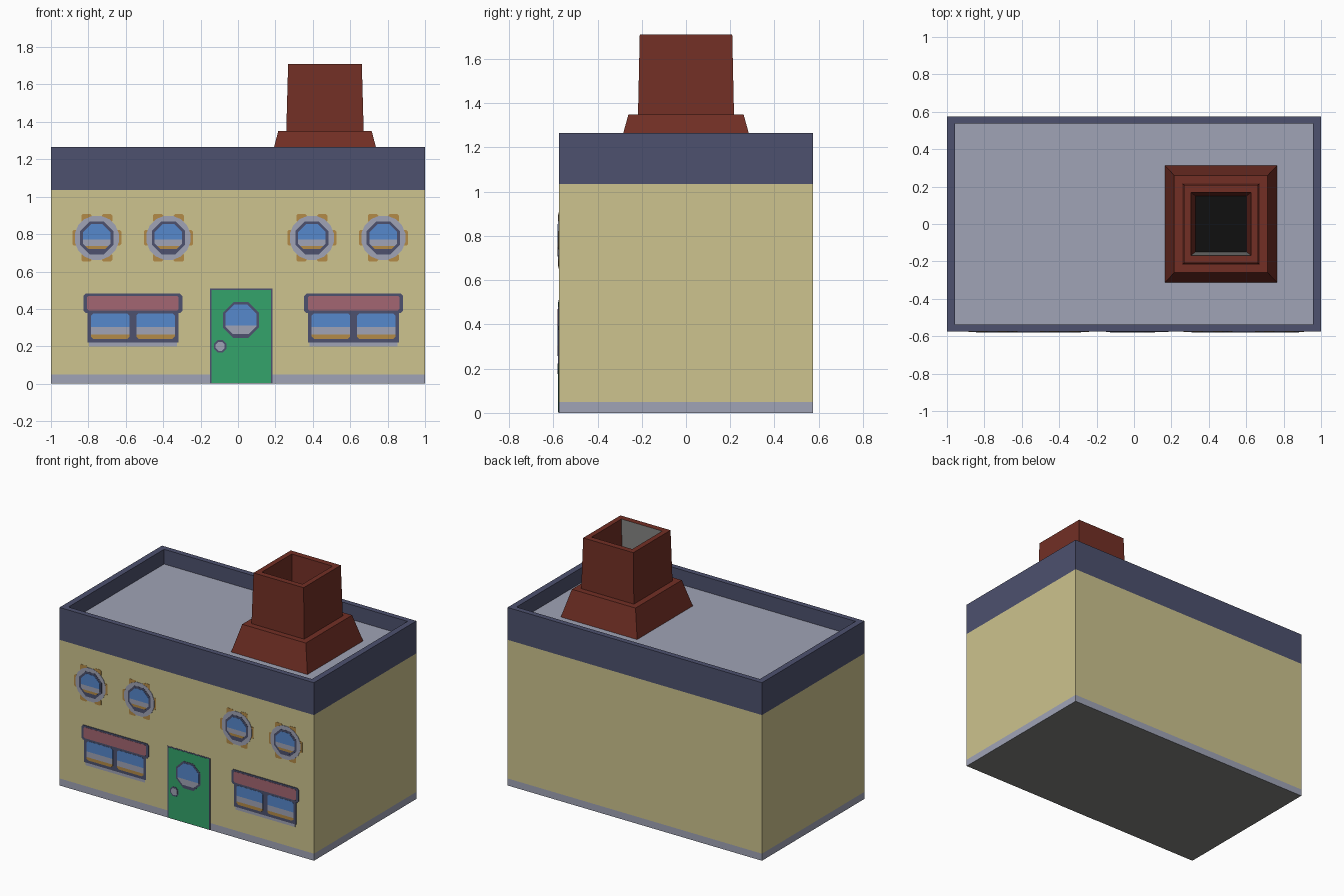
import bpy, bmesh, math
from mathutils import Vector

if "Cube" in bpy.data.objects:
    bpy.data.objects.remove(bpy.data.objects["Cube"], do_unlink=True)


def lin(c):
    c /= 255
    return c / 12.92 if c <= 0.04045 else ((c + 0.055) / 1.055) ** 2.4


def material(name, r, g, b):
    m = bpy.data.materials.new(name)
    m.use_nodes = True
    col = (lin(r), lin(g), lin(b), 1)
    m.diffuse_color = col
    m.node_tree.nodes["Principled BSDF"].inputs["Base Color"].default_value = col
    return m


CREAM = material("cream wall", 205, 195, 142)
NAVY = material("navy trim", 77, 81, 110)
PALE = material("pale grey", 160, 164, 182)
BRICK = material("brick red", 114, 47, 37)
GREEN = material("door green", 52, 164, 107)
BLUE = material("glass blue", 86, 136, 204)
PINK = material("awning pink", 164, 102, 114)
GOLD = material("ochre", 180, 139, 71)
GREY = material("mid grey", 130, 130, 128)
BLACK = material("soot black", 16, 16, 16)

WALL = -0.575


def finish(bm, name, mats):
    bmesh.ops.recalc_face_normals(bm, faces=bm.faces[:])
    me = bpy.data.meshes.new(name)
    bm.to_mesh(me)
    bm.free()
    for m in mats:
        me.materials.append(m)
    ob = bpy.data.objects.new(name, me)
    bpy.context.collection.objects.link(ob)
    return ob


def loft(name, cx, rings, mats, bottom, top):
    """Stack rectangles (half width, half depth, height); mats colours each band."""
    used = list(dict.fromkeys(mats + [bottom, top]))
    bm = bmesh.new()
    corners = [(-1, -1), (1, -1), (1, 1), (-1, 1)]
    loops = [[bm.verts.new((cx + sx * w, sy * d, z)) for sx, sy in corners]
             for w, d, z in rings]
    for a, b, m in zip(loops, loops[1:], mats):
        for i in range(4):
            j = (i + 1) % 4
            bm.faces.new((a[i], a[j], b[j], b[i])).material_index = used.index(m)
    bm.faces.new(loops[0][::-1]).material_index = used.index(bottom)
    bm.faces.new(loops[-1]).material_index = used.index(top)
    return finish(bm, name, used)


def plate(name, points, layer, bands):
    """Thin plate on the front wall; bands = [(lower height, colour)] from the top down."""
    bm = bmesh.new()
    y = WALL - 0.0015 * layer
    bm.faces.new([bm.verts.new((x, y, z)) for x, z in points])
    for z, _ in bands[:-1]:
        bmesh.ops.bisect_plane(bm, geom=bm.verts[:] + bm.edges[:] + bm.faces[:],
                               plane_co=(0, 0, z), plane_no=(0, 0, 1))
    mats = [m for _, m in bands]
    for f in bm.faces:
        h = f.calc_center_median().z
        f.material_index = next((i for i, (z, _) in enumerate(bands) if h > z), len(bands) - 1)
    ext = bmesh.ops.extrude_face_region(bm, geom=bm.faces[:], use_keep_orig=True)
    for v in ext["geom"]:
        if isinstance(v, bmesh.types.BMVert):
            v.co.y = WALL + 0.001
    return finish(bm, name, mats)


def box(x0, x1, z0, z1, c=0.0):
    """Rectangle outline with cut corners."""
    if not c:
        return [(x0, z0), (x1, z0), (x1, z1), (x0, z1)]
    return [(x0 + c, z0), (x1 - c, z0), (x1, z0 + c), (x1, z1 - c),
            (x1 - c, z1), (x0 + c, z1), (x0, z1 - c), (x0, z0 + c)]


def disc(cx, cz, r, n=8):
    return [(cx + r * math.cos((i + 0.5) * math.tau / n),
             cz + r * math.sin((i + 0.5) * math.tau / n)) for i in range(n)]


# Building shell: plinth, walls, parapet and sunken roof
loft("building", 0,
     [(1, 0.575, 0), (1, 0.575, 0.05), (1, 0.575, 1.035), (1, 0.575, 1.265),
      (0.957, 0.537, 1.265), (0.957, 0.537, 1.16)],
     [PALE, CREAM, NAVY, NAVY, NAVY], GREY, PALE)

# Hollow tapered chimney with flared foot
chimney = loft("chimney", 0.465,
               [(0.30, 0.313, 1.16), (0.25, 0.26, 1.35), (0.207, 0.217, 1.35),
                (0.197, 0.209, 1.71), (0.16, 0.168, 1.71), (0.137, 0.15, 1.2)],
               [BRICK] * 5, BRICK, BLACK)
# Bare inner face at the front of the flue
chimney.data.materials.append(GREY)
for f in chimney.data.polygons:
    if f.normal.y > 0.9 and f.center.y < 0:
        f.material_index = len(chimney.data.materials) - 1

# Door with porthole and knob
plate("door_frame", box(-0.15, 0.185, 0, 0.51), 1, [(0, NAVY)])
plate("door", box(-0.142, 0.177, 0.004, 0.502), 2, [(0, GREEN)])
plate("door_window_frame", disc(0.015, 0.34, 0.104), 3, [(0, NAVY)])
plate("door_window", disc(0.015, 0.34, 0.09), 4, [(0.31, BLUE), (0.267, PALE), (0, NAVY)])
plate("door_knob_rim", disc(-0.095, 0.2, 0.036), 3, [(0, NAVY)])
plate("door_knob", disc(-0.095, 0.2, 0.026), 4, [(0, PALE)])

# Shop windows with awnings
for side, cx in (("right", -0.562), ("left", 0.618)):
    plate(side + "_sill", box(cx - 0.235, cx + 0.235, 0.2, 0.23), 1, [(0, PALE)])
    plate(side + "_window_frame", box(cx - 0.243, cx + 0.243, 0.22, 0.4), 2, [(0, NAVY)])
    for i, px in enumerate((cx - 0.121, cx + 0.121)):
        plate(f"{side}_pane_{i}", box(px - 0.103, px + 0.103, 0.24, 0.376, 0.012), 3,
              [(0.302, BLUE), (0.262, PALE), (0, GOLD)])
    plate(side + "_awning_frame", box(cx - 0.264, cx + 0.264, 0.378, 0.482, 0.012), 3, [(0, NAVY)])
    plate(side + "_awning", box(cx - 0.245, cx + 0.245, 0.392, 0.47, 0.008), 4, [(0, PINK)])

# Round upper windows with ochre studs around a pale ring
for n, cx in enumerate((-0.755, -0.372, 0.395, 0.777)):
    cz = 0.78
    for i, (dx, dz) in enumerate([(-0.115, 0), (0.115, 0), (-0.055, 0.105), (0.055, 0.105),
                                  (-0.055, -0.105), (0.055, -0.105)]):
        w, h = (0.016, 0.042) if dz == 0 else (0.028, 0.022)
        plate(f"stud_{n}_{i}", box(cx + dx - w, cx + dx + w, cz + dz - h, cz + dz + h, 0.008),
              1, [(0, GOLD)])
    plate(f"round_ring_{n}", disc(cx, cz, 0.12, 16), 2, [(0, PALE)])
    plate(f"round_rim_{n}", disc(cx, cz, 0.096), 3, [(0, NAVY)])
    plate(f"round_glass_{n}", disc(cx, cz, 0.08), 4,
          [(cz - 0.01, BLUE), (cz - 0.043, PALE), (cz - 0.06, GOLD), (0, NAVY)])
